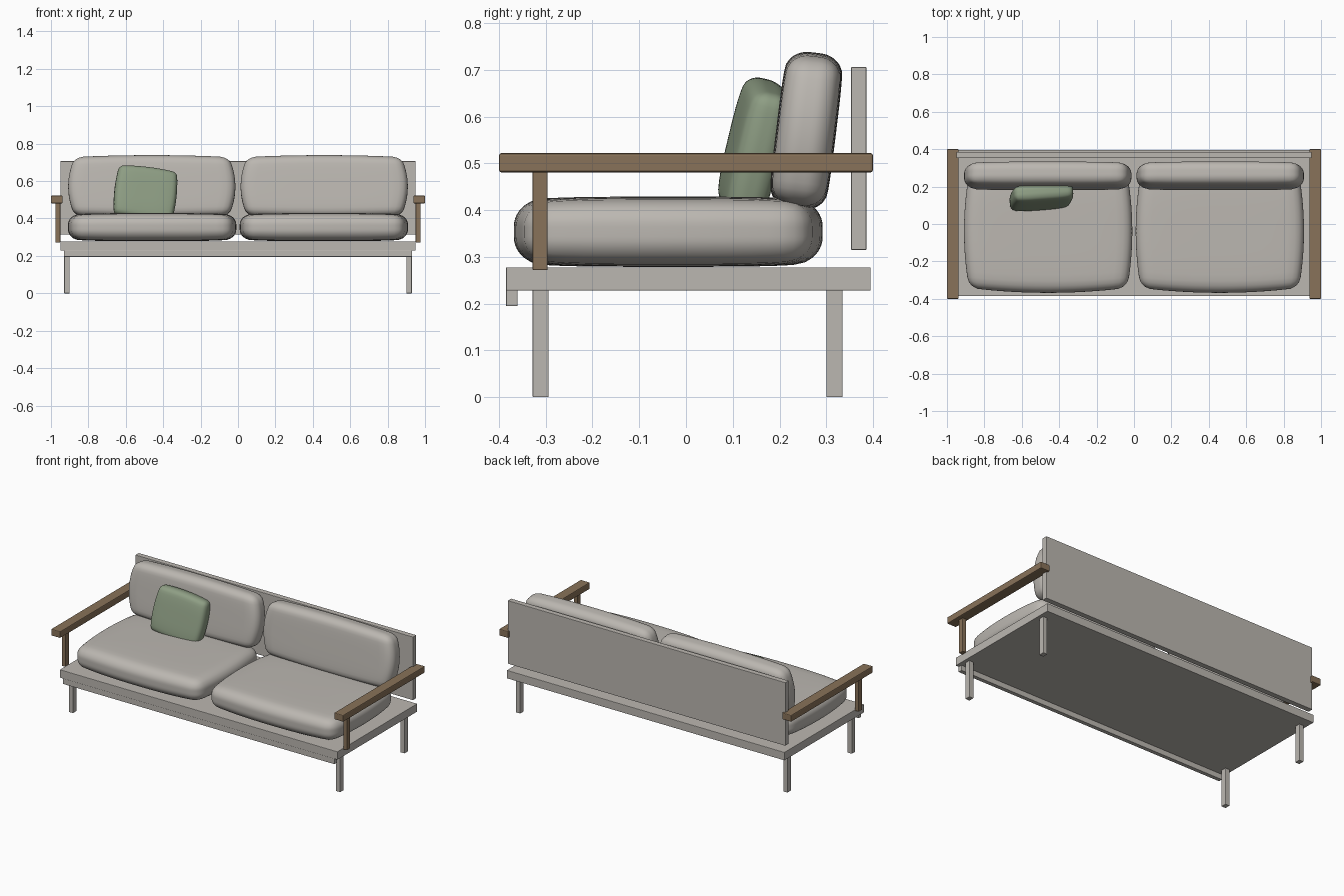
import bpy, bmesh, math
from mathutils import Vector, Euler

if "Cube" in bpy.data.objects:
    bpy.data.objects.remove(bpy.data.objects["Cube"], do_unlink=True)


def material(name, rgb):
    m = bpy.data.materials.new(name)
    m.use_nodes = True
    m.diffuse_color = (*rgb, 1)
    m.node_tree.nodes["Principled BSDF"].inputs["Base Color"].default_value = (*rgb, 1)
    return m


GREY = material("warm grey", (0.50, 0.475, 0.44))
WOOD = material("brown wood", (0.25, 0.17, 0.10))
GREEN = material("sage green", (0.27, 0.34, 0.23))


def finish(name, bm, mat):
    mesh = bpy.data.meshes.new(name)
    bm.to_mesh(mesh)
    bm.free()
    mesh.materials.append(mat)
    ob = bpy.data.objects.new(name, mesh)
    bpy.context.collection.objects.link(ob)
    return ob


def box(name, xs, ys, zs, mat, bevel=0.002):
    """Box from its extents, with a fine edge bevel."""
    bm = bmesh.new()
    bmesh.ops.create_cube(bm, size=1)
    for v in bm.verts:
        v.co = [(a + b) / 2 + c * (b - a) for (a, b), c in zip((xs, ys, zs), v.co)]
    ob = finish(name, bm, mat)
    mod = ob.modifiers.new("edge", "BEVEL")
    mod.width = bevel
    mod.segments = 2
    return ob


def cushion(name, centre, half, radius, pinch, crown, mat, turn=(0, 0, 0)):
    """Rounded block, local z is thickness; corners drawn in and thinned."""
    bm = bmesh.new()
    bmesh.ops.create_cube(bm, size=2)
    bmesh.ops.subdivide_edges(bm, edges=bm.edges[:], cuts=19, use_grid_fill=True)
    for v in bm.verts:
        p, d = [], []
        for c, h, r in zip(v.co, half, radius):
            q = math.sin(c * math.pi / 2) * h
            inner = max(r - h, min(h - r, q))
            p.append(inner)
            d.append((q - inner) / r)
        d = Vector(d).normalized()
        x, y, z = (i + r * e for i, r, e in zip(p, radius, d))
        u, w = x / half[0], y / half[1]
        v.co = (x * (1 - pinch[0] * w * w), y * (1 - pinch[1] * u * u),
                z * (1 - crown * (u ** 4 + w ** 4)))
    ob = finish(name, bm, mat)
    ob.location = centre
    ob.rotation_euler = Euler([math.radians(a) for a in turn])
    for poly in ob.data.polygons:
        poly.use_smooth = True
    return ob


# Frame
box("seat_platform", (-0.95, 0.95), (-0.385, 0.395), (0.228, 0.278), GREY)
box("front_rail", (-0.93, 0.93), (-0.385, -0.36), (0.195, 0.229), GREY)
box("back_panel", (-0.95, 0.95), (0.353, 0.386), (0.315, 0.706), GREY)

# Mirrored parts
for side, s in (("left", 1), ("right", -1)):
    def span(a, b):
        return tuple(sorted((s * a, s * b)))

    box(side + "_front_leg", span(0.9, 0.929), (-0.328, -0.294), (0, 0.23), GREY)
    box(side + "_back_leg", span(0.9, 0.929), (0.3, 0.335), (0, 0.23), GREY)
    box(side + "_armrest", span(0.937, 1), (-0.4, 0.4), (0.481, 0.522), WOOD, 0.005)
    box(side + "_arm_post", span(0.95, 0.975), (-0.328, -0.296), (0.272, 0.483), WOOD)
    cushion(side + "_seat_cushion", (s * 0.459, -0.038, 0.354), (0.45, 0.33, 0.075),
            (0.06, 0.06, 0.06), (0.06, 0.08), 0.12, GREY)
    cushion(side + "_back_cushion", (s * 0.461, 0.257, 0.57), (0.447, 0.168, 0.064),
            (0.05, 0.04, 0.05), (0.08, 0.06), 0.1, GREY, (83, 0, 0))

# Scatter pillow leaning on the right back cushion
cushion("scatter_pillow", (-0.495, 0.145, 0.533), (0.167, 0.144, 0.05),
        (0.025, 0.025, 0.04), (0.07, 0.07), 0.2, GREEN, (77, 7, 4))
